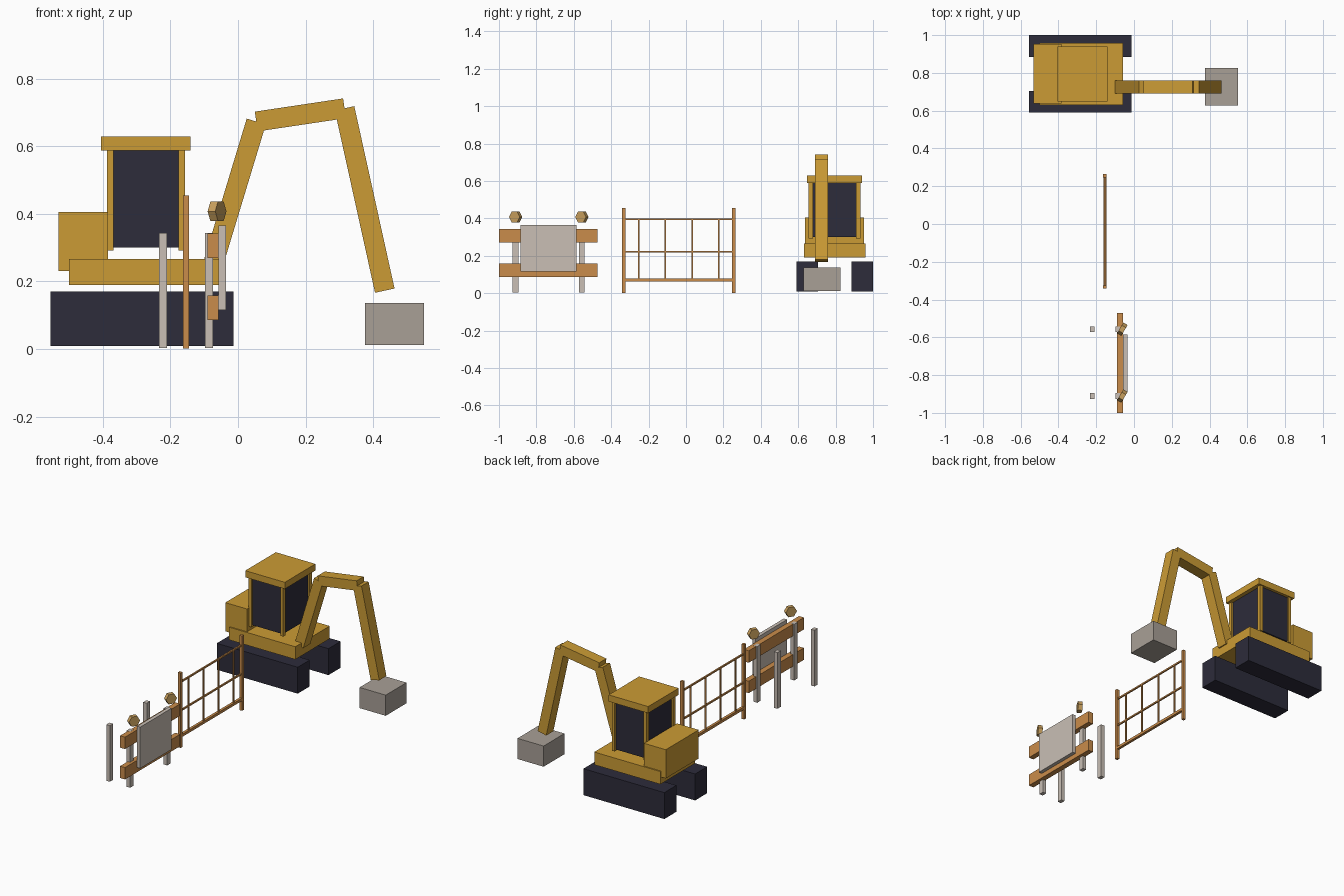
import bpy
import math
from mathutils import Vector

cube = bpy.data.objects.get("Cube")
if cube:
    bpy.data.objects.remove(cube, do_unlink=True)


def material(name, rgb):
    mat = bpy.data.materials.new(name)
    mat.use_nodes = True
    color = (*rgb, 1)
    mat.diffuse_color = color
    mat.node_tree.nodes["Principled BSDF"].inputs["Base Color"].default_value = color
    return mat


yellow = material("machine yellow", (0.60, 0.33, 0.035))
dark = material("dark navy", (0.026, 0.025, 0.043))
orange = material("barrier orange", (0.59, 0.265, 0.07))
pale = material("pale grey", (0.585, 0.52, 0.46))
grey = material("bucket grey", (0.393, 0.349, 0.307))
amber = material("lamp amber", (0.58, 0.35, 0.11))


def finish(name, mat):
    obj = bpy.context.object
    obj.name = name
    obj.data.materials.append(mat)
    return obj


def box(name, mat, x, y, z):
    """Box spanning the given (low, high) range on each axis."""
    lo, hi = Vector((x[0], y[0], z[0])), Vector((x[1], y[1], z[1]))
    bpy.ops.mesh.primitive_cube_add(size=1, location=(lo + hi) / 2)
    obj = finish(name, mat)
    obj.scale = hi - lo
    return obj


def around(center, size):
    return (center - size / 2, center + size / 2)


def beam(name, start, end, y, width, depth):
    """Square-ended arm segment between two (x, z) joints."""
    a, b = Vector((start[0], y, start[1])), Vector((end[0], y, end[1]))
    bpy.ops.mesh.primitive_cube_add(size=1, location=(a + b) / 2)
    obj = finish(name, yellow)
    d = b - a
    obj.scale = (width, depth, d.length)
    obj.rotation_euler = (0, math.atan2(d.x, d.z), 0)


# Excavator tracks and body
for side, y in (("right", (0.59, 0.705)), ("left", (0.884, 1.0))):
    box(side + "_track", dark, (-0.555, -0.013), y, (0.01, 0.17))
box("deck", yellow, (-0.50, -0.057), (0.63, 0.959), (0.19, 0.267))
box("engine_housing", yellow, (-0.531, -0.385), (0.637, 0.952), (0.231, 0.405))

# Cab with corner pillars and overhanging roof
box("cab_glass", dark, (-0.378, -0.166), (0.667, 0.922), (0.30, 0.59))
for x in (-0.378, -0.166):
    for y in (0.668, 0.921):
        box("cab_pillar", yellow, around(x, 0.019), around(y, 0.024), (0.292, 0.59))
box("cab_roof", yellow, (-0.405, -0.14), (0.648, 0.94), (0.588, 0.628))

# Three-part arm and bucket
joints = [(-0.075, 0.247), (0.054, 0.673), (0.315, 0.712), (0.434, 0.173)]
for i, name in enumerate(("lower_boom", "upper_boom", "stick")):
    beam(name, joints[i], joints[i + 1], 0.725, 0.059, 0.068)
box("bucket", grey, (0.375, 0.55), (0.628, 0.827), (0.012, 0.137))

# Mesh fence panel
fence_x, fence_y = -0.154, -0.039
for s in (-1, 1):
    box("fence_post", orange, around(fence_x, 0.018),
        around(fence_y + s * 0.294, 0.017), (0.002, 0.455))
for z, size in ((0.07, 0.016), (0.222, 0.009), (0.395, 0.009)):
    box("fence_rail", orange, around(fence_x, size),
        around(fence_y, 0.588), around(z, size))
for i in range(4):
    box("fence_bar", orange, around(fence_x, 0.008),
        around(fence_y + (i - 1.5) * 0.143, 0.008), (0.07, 0.395))

# Road barricade: legs, boards, sign plate and hexagonal lamps
for y in (-0.911, -0.557):
    for x in (-0.222, -0.086):
        box("barricade_leg", pale, around(x, 0.024), around(y, 0.031), (0.003, 0.343))
    bpy.ops.mesh.primitive_cylinder_add(vertices=6, radius=0.0333, depth=0.026,
                                        location=(-0.062, y, 0.4075),
                                        rotation=(0, math.pi / 2, 0))
    lamp = finish("warning_lamp", amber)
    # Turn the hexagon so that a corner points up
    top = max((lamp.matrix_world.to_3x3() @ v.co).z for v in lamp.data.vertices)
    if top < 0.032:
        lamp.rotation_euler = (math.pi / 6, math.pi / 2, 0)
for z in (0.122, 0.306):
    box("barricade_board", orange, (-0.09, -0.057), (-1.0, -0.472), around(z, 0.072))
box("sign_plate", pale, (-0.057, -0.035), (-0.886, -0.586), (0.115, 0.365))
